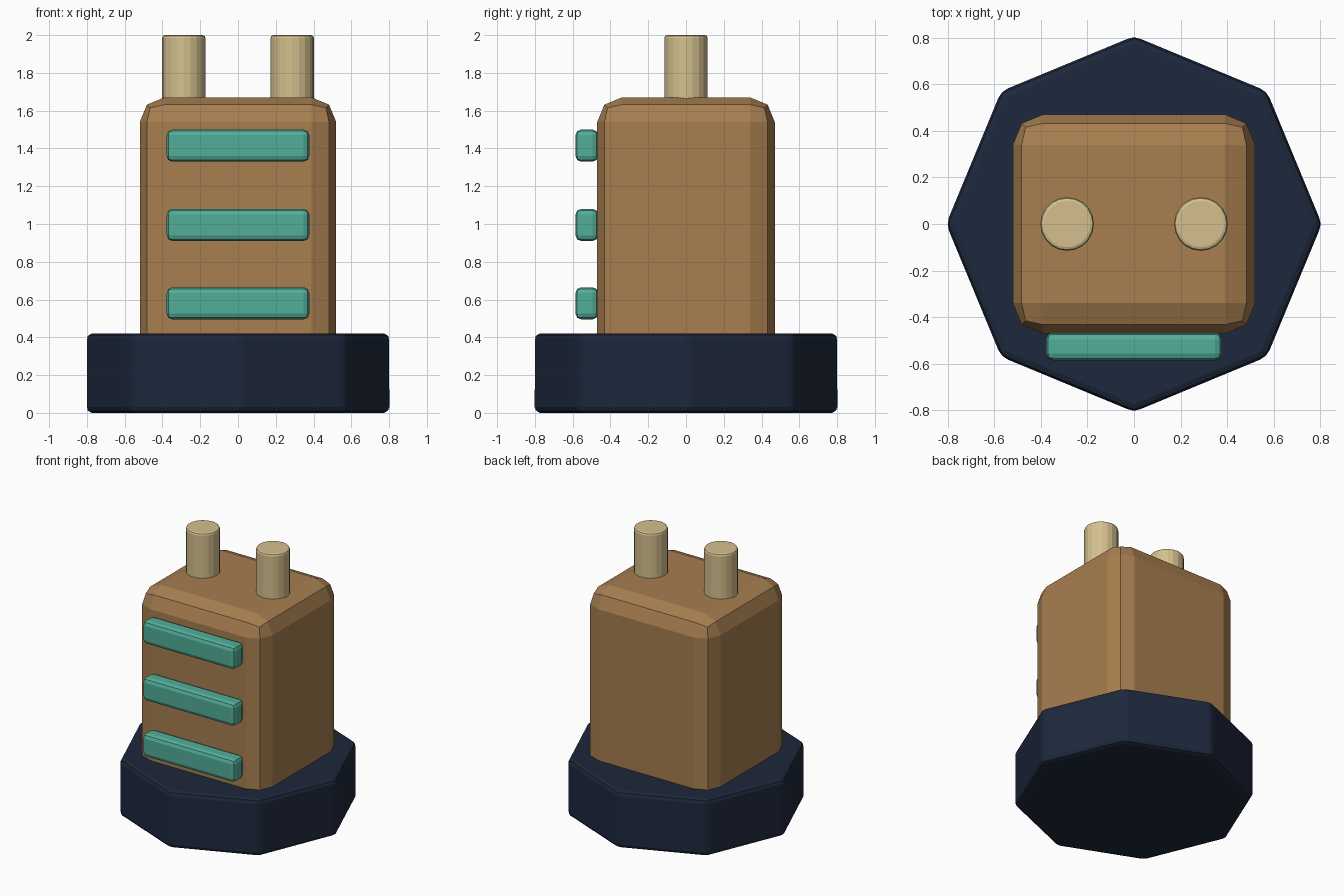
import bpy
from math import pi

if "Cube" in bpy.data.objects:
    bpy.data.objects.remove(bpy.data.objects["Cube"])


def material(name, rgb):
    m = bpy.data.materials.new(name)
    m.diffuse_color = (*rgb, 1)
    m.use_nodes = True
    m.node_tree.nodes["Principled BSDF"].inputs["Base Color"].default_value = m.diffuse_color
    return m


navy = material("navy", (0.012, 0.021, 0.045))
brown = material("brown", (0.39, 0.21, 0.08))
teal = material("teal", (0.085, 0.42, 0.32))
tan = material("tan", (0.66, 0.53, 0.27))


def finish(name, mat, bevel, segments):
    """Name, colour and bevel the active object."""
    ob = bpy.context.object
    ob.name = name
    ob.data.materials.append(mat)
    mod = ob.modifiers.new("Bevel", "BEVEL")
    mod.width = bevel
    mod.segments = segments
    mod.limit_method = 'ANGLE'
    mod.angle_limit = pi / 6
    return ob


def box(name, center, size, mat, bevel):
    bpy.ops.mesh.primitive_cube_add(size=1, location=center)
    bpy.context.object.scale = size
    bpy.ops.object.transform_apply(location=False, rotation=False, scale=True)
    return finish(name, mat, bevel, 2)


def cylinder(name, x, z0, z1, radius, sides, mat, bevel, segments):
    bpy.ops.mesh.primitive_cylinder_add(vertices=sides, radius=radius,
                                        depth=z1 - z0, location=(x, 0, (z0 + z1) / 2))
    return finish(name, mat, bevel, segments)


# Octagonal foot
cylinder("base", 0, 0, 0.42, 0.806, 8, navy, 0.03, 2)

# Main housing, sunk into the base
box("body", (0, 0, 0.96), (1.04, 0.94, 1.42), brown, 0.13)

# Three raised bars on the front
for i, z in enumerate((0.58, 0.995, 1.415)):
    box(f"front_bar_{i + 1}", (0, -0.525, z), (0.755, 0.12, 0.17), teal, 0.03)

# Two pins on top
for side, x in (("left", -0.287), ("right", 0.287)):
    cylinder(f"{side}_pin", x, 1.6, 2.0, 0.115, 20, tan, 0.015, 2)
